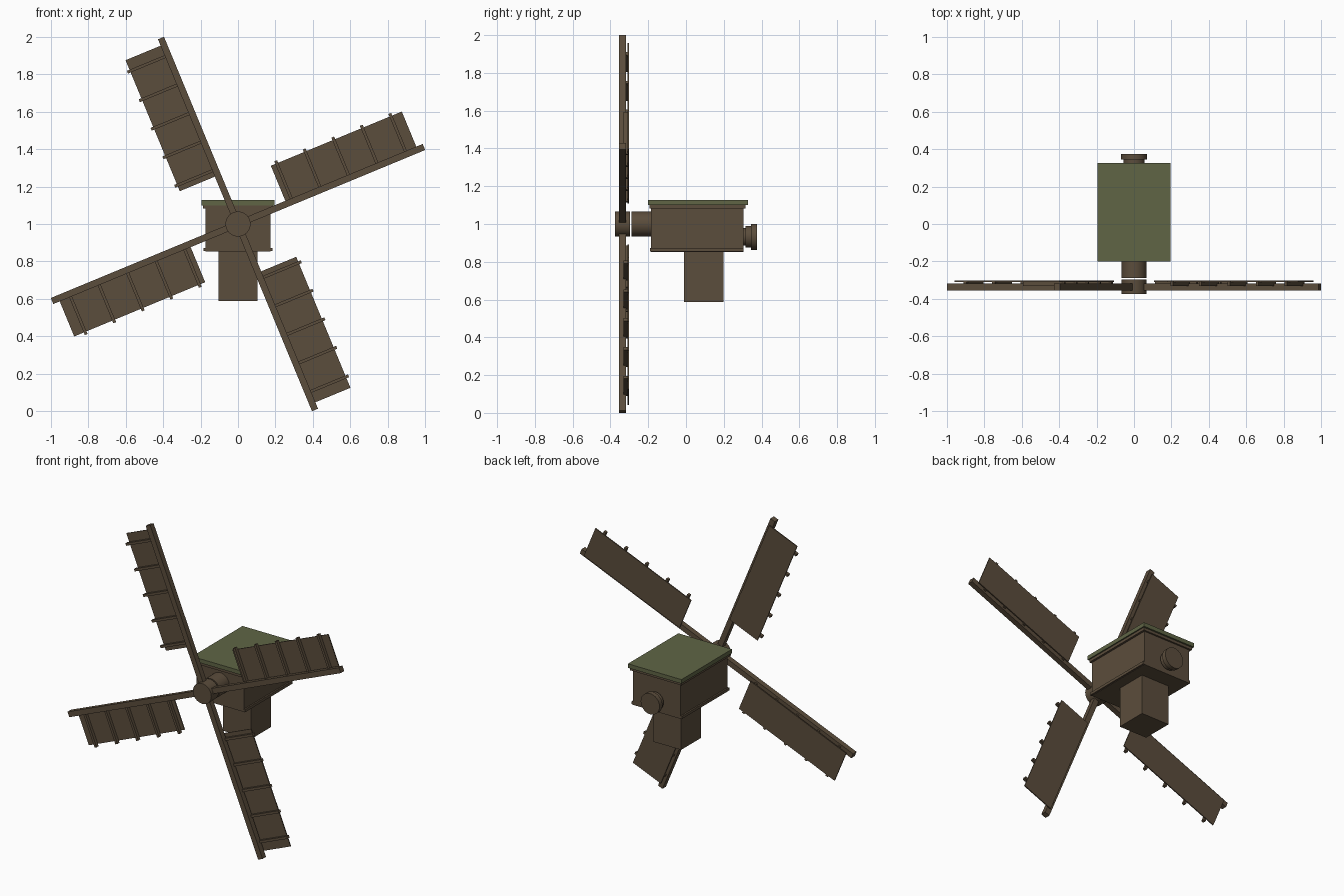
import bpy
import math
from mathutils import Matrix, Vector

cube = bpy.data.objects.get("Cube")
if cube:
    bpy.data.objects.remove(cube, do_unlink=True)


def material(name, rgb):
    m = bpy.data.materials.new(name)
    m.use_nodes = True
    m.diffuse_color = (*rgb, 1)
    m.node_tree.nodes["Principled BSDF"].inputs["Base Color"].default_value = (*rgb, 1)
    return m


wood = material("brown wood", (0.105, 0.074, 0.045))
roof_green = material("roof green", (0.115, 0.13, 0.06))


def box(name, x, y, z, mat=wood, matrix=None):
    """Box spanning the given (low, high) ranges, optionally moved by a matrix."""
    bpy.ops.mesh.primitive_cube_add(size=1)
    ob = bpy.context.object
    ob.name = name
    spans = (x, y, z)
    size = Matrix.Diagonal([hi - lo for lo, hi in spans]).to_4x4()
    centre = Matrix.Translation(Vector([(lo + hi) / 2 for lo, hi in spans]))
    ob.data.transform((matrix or Matrix()) @ centre @ size)
    ob.data.materials.append(mat)
    return ob


def drum(name, radius, y, z):
    """Cylinder lying along the y axis."""
    bpy.ops.mesh.primitive_cylinder_add(
        vertices=32, radius=radius, depth=y[1] - y[0],
        location=(0, (y[0] + y[1]) / 2, z), rotation=(math.pi / 2, 0, 0))
    ob = bpy.context.object
    ob.name = name
    ob.data.materials.append(wood)
    bpy.ops.object.shade_smooth_by_angle(angle=math.radians(35))
    return ob


# Mill head: post, cabin, trims and roof
box("post", (-0.103, 0.103), (-0.01, 0.198), (0.588, 0.86))
box("cabin", (-0.174, 0.174), (-0.186, 0.305), (0.853, 1.1))
box("top_trim", (-0.188, 0.188), (-0.193, 0.316), (1.082, 1.1))
for side, name in ((-1, "right"), (1, "left")):
    x = sorted((side * 0.17, side * 0.184))
    box(name + "_bottom_trim", x, (-0.191, 0.305), (0.855, 0.873))
box("roof", (-0.196, 0.196), (-0.2, 0.327), (1.1, 1.127), roof_green)

# Shaft and hub at the front, winding knob at the back
drum("shaft", 0.067, (-0.288, -0.18), 1.0)
drum("hub", 0.067, (-0.375, -0.296), 1.0)
drum("knob_neck", 0.046, (0.3, 0.35), 0.932)
drum("knob_collar", 0.057, (0.315, 0.345), 0.932)
drum("knob_flange", 0.069, (0.345, 0.375), 0.932)

# Four arms, each with a ribbed sail on its trailing side
for i in range(4):
    angle = math.radians(22.5 + 90 * i)
    turn = Matrix.Translation((0, 0, 1)) @ Matrix.Rotation(-angle, 4, 'Y')
    n = str(i + 1)
    box("arm_" + n, (0.0, 1.075), (-0.354, -0.318), (-0.0175, 0.0175), matrix=turn)
    box("sail_" + n, (0.281, 1.038), (-0.309, -0.302), (0.0, 0.22), matrix=turn)
    for k in range(5):
        r = 0.315 + 0.165 * k
        box(f"sail_{n}_rib_{k + 1}", (r - 0.008, r + 0.008), (-0.33, -0.308),
            (-0.005, 0.235), matrix=turn)
